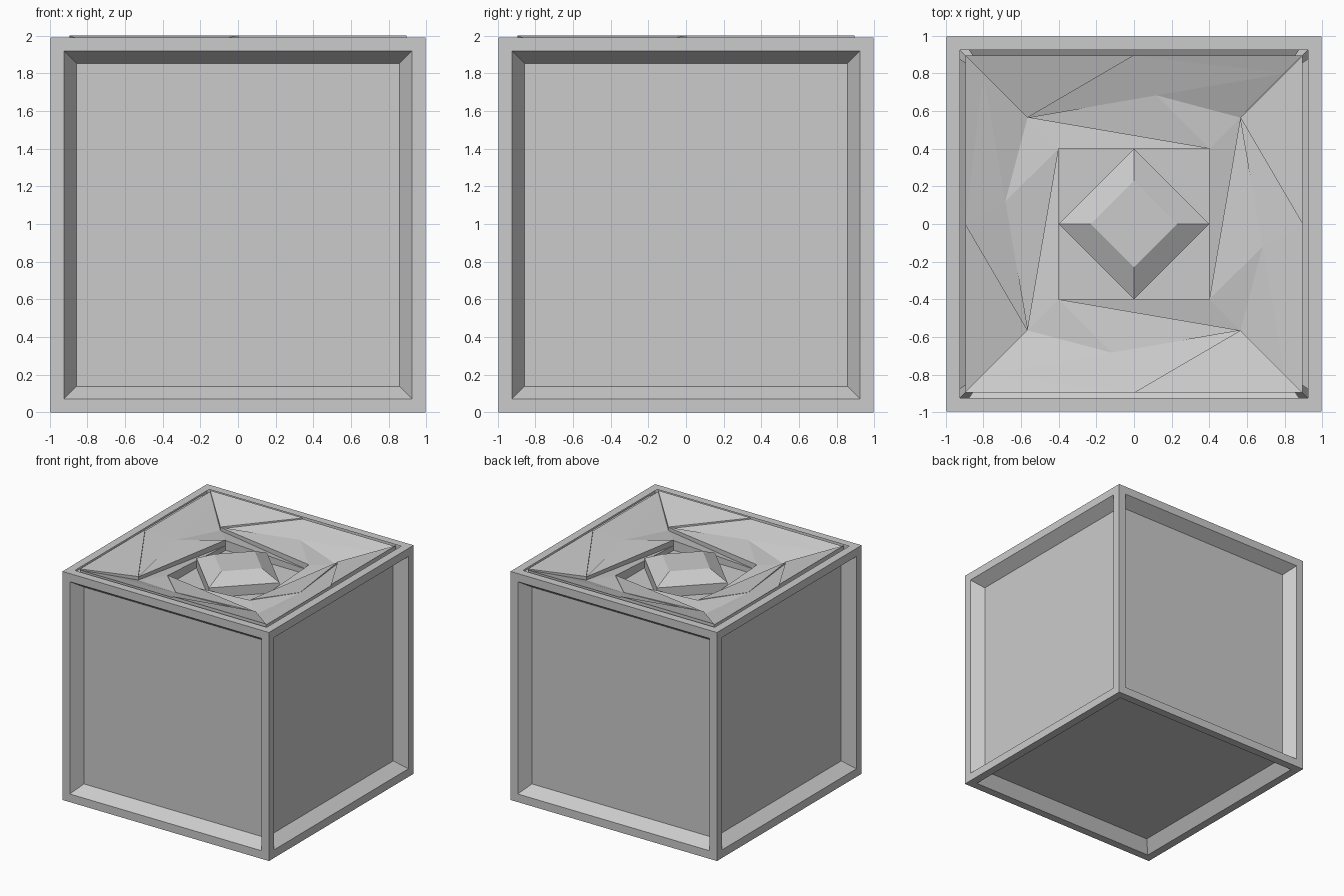
import bpy, bmesh
from mathutils import Matrix
from math import pi

if "Cube" in bpy.data.objects:
    bpy.data.objects.remove(bpy.data.objects["Cube"])


def finish(name, bm):
    bmesh.ops.recalc_face_normals(bm, faces=bm.faces[:])
    mesh = bpy.data.meshes.new(name)
    bm.to_mesh(mesh)
    bm.free()
    ob = bpy.data.objects.new(name, mesh)
    bpy.context.collection.objects.link(ob)
    return ob


def solid(bm, top, drop=None, base=None):
    """Closed plate below a top outline, with a parallel or a flat underside."""
    low = [(x, y, base if base is not None else z - drop) for x, y, z in top]
    a = [bm.verts.new(p) for p in top]
    b = [bm.verts.new(p) for p in low]
    caps = [bm.faces.new(a), bm.faces.new(b[::-1])]
    n = len(a)
    for i in range(n):
        j = (i + 1) % n
        bm.faces.new((a[i], b[i], b[j], a[j]))
    bmesh.ops.triangulate(bm, faces=caps)


def four_plates(name, top, **kw):
    """The same plate on all four sides of the lid."""
    for k in range(4):
        bm = bmesh.new()
        solid(bm, top, **kw)
        bm.transform(Matrix.Rotation(-k * pi / 2, 4, 'Z'))
        finish(f"{name}_{k + 1}", bm)


# crate body: framed, bevelled panels on the sides and bottom, open frame on top
H = 0.995
bm = bmesh.new()
bmesh.ops.create_cube(bm, size=2 * H, matrix=Matrix.Translation((0, 0, H)))
bm.normal_update()
panels = bm.faces[:]
bmesh.ops.inset_individual(bm, faces=panels, thickness=0.1)
lid = [f for f in panels if f.normal.z > 0.9]
panels = [f for f in panels if f not in lid]
bmesh.ops.inset_individual(bm, faces=panels, thickness=0.095, depth=-0.1)
bmesh.ops.delete(bm, geom=lid, context='FACES_ONLY')
finish("crate_body", bm)

# sloping outer part of each shutter
R = 0.895
B = (-0.565, 0.565, 1.88)
E = (0.12, 0.683, 1.92)
G = (0.8, 0.8, 1.955)
D = (0.4, 0.4, 1.885)
four_plates("shutter_slope",
            [(0, R, 1.99), (-R, R, 1.99), B, E, G, (R, R, 1.99)], base=1.81)

# nearly level inner part of each shutter
four_plates("shutter_inner",
            [E, D, (0.4, -0.4, 1.84), (0.565, 0.565, 1.865), G], base=1.795)

# overlapping tip reaching to the central opening
four_plates("shutter_tip",
            [(-0.565, 0.565, 1.893), (0.4, 0.4, 1.89), (0.12, 0.683, 1.922)], drop=0.05)

# raised triangular flap at each corner
four_plates("corner_flap",
            [(-R, R, 2.0), (-0.565, 0.565, 1.896), (0, R, 2.0)], drop=0.025)

# sunken floor of the central opening
bm = bmesh.new()
solid(bm, [(-0.41, -0.41, 1.8), (0.41, -0.41, 1.8), (0.41, 0.41, 1.8), (-0.41, 0.41, 1.8)],
      drop=0.02)
finish("opening_floor", bm)

# diamond boss: upright wall with a bevelled top
bm = bmesh.new()
rings = [[bm.verts.new(p) for p in ((r, 0, z), (0, r, z), (-r, 0, z), (0, -r, z))]
         for r, z in ((0.4, 1.79), (0.4, 1.885), (0.23, 1.965))]
for lo, hi in zip(rings, rings[1:]):
    for i in range(4):
        j = (i + 1) % 4
        bm.faces.new((lo[i], lo[j], hi[j], hi[i]))
bm.faces.new(rings[0][::-1])
bm.faces.new(rings[-1])
finish("diamond_boss", bm)
